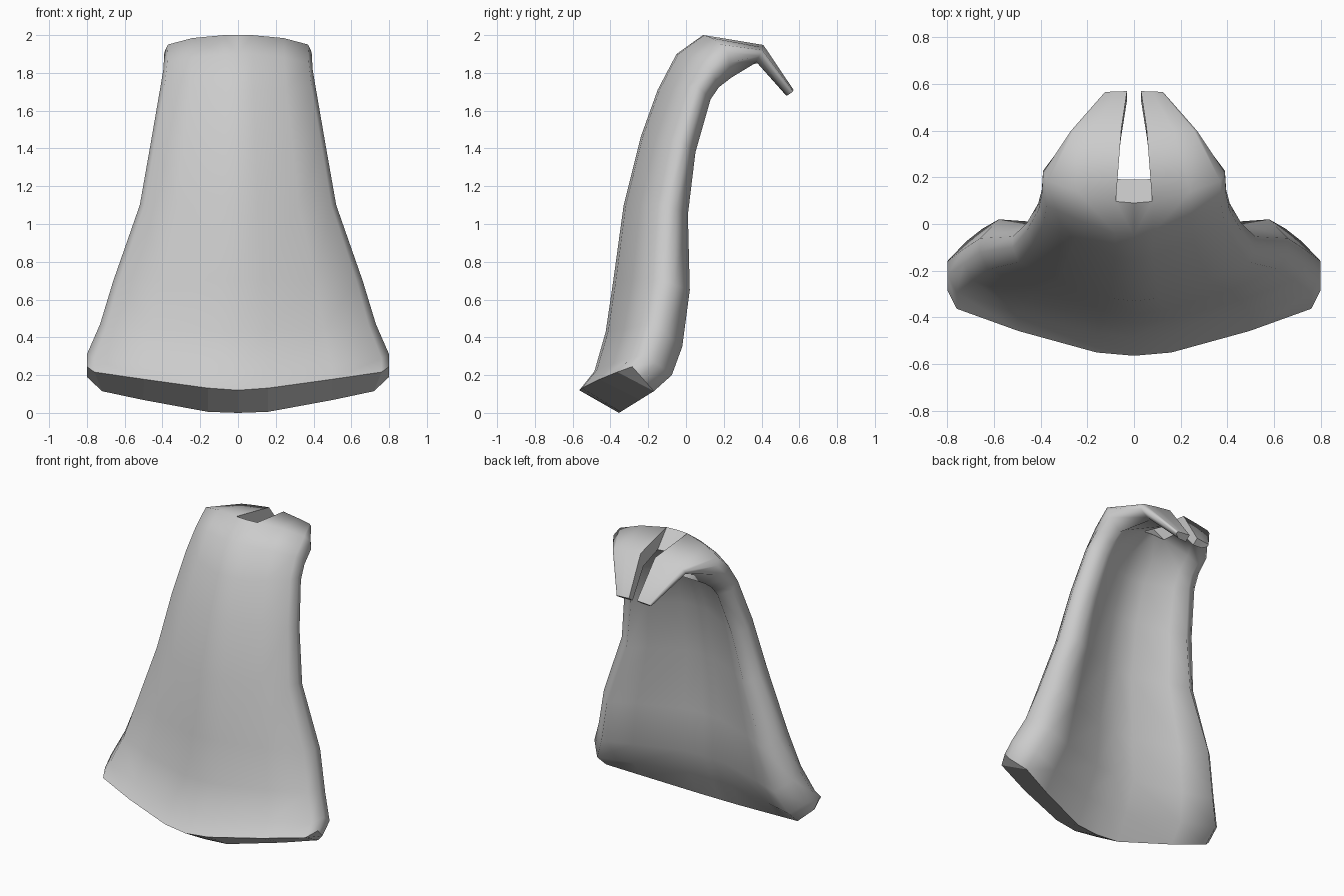
import bpy, bmesh, math
from mathutils import Vector

if "Cube" in bpy.data.objects:
    bpy.data.objects.remove(bpy.data.objects["Cube"])

# Right half, section by section from the flared hem up and over into the prong:
# half width, front centre (y,z), side edge (y,z), rear lip (y,z), inner centre (y,z), bend
ROWS = [
    (0.80, (-.565, .12), (-.285, .245), (-.17, .115), (-.355, 0), .8),
    (0.80, (-.485, .22), (-.22, .31), (-.075, .20), (-.275, .17), .8),
    (0.73, (-.425, .43), (-.17, .47), (-.02, .35), (-.19, .36), 1),
    (0.66, (-.385, .70), (-.12, .70), (.02, .65), (-.185, .65), 1),
    (0.52, (-.33, 1.10), (-.10, 1.10), (.01, 1.05), (-.155, 1.07), 1),
    (0.46, (-.24, 1.46), (-.03, 1.44), (.05, 1.38), (-.095, 1.42), 1),
    (0.41, (-.15, 1.71), (.06, 1.73), (.13, 1.66), (-.01, 1.66), 1),
    (0.395, (-.05, 1.90), (.13, 1.82), (.175, 1.725), (.08, 1.79), 1.5),
    (0.39, (.09, 2.00), (.22, 1.91), (.24, 1.775), (.19, 1.89), 1.8),
    (0.27, (.41, 1.95), (.40, 1.91), (.37, 1.86), (.38, 1.85), 1),
    (0.125, (.57, 1.71), (.565, 1.70), (.535, 1.68), (.53, 1.68), 1),
]
SPLIT = 8  # section where the prongs separate


def section(w, front, side, rear, inner, bend):
    """Ten points running across the front, round the lip and back inside."""
    f, s, r, i = (Vector(p) for p in (front, side, rear, inner))

    def across(t):
        return Vector((f.x + (s.x - f.x) * t, f.y + (s.y - f.y) * t ** bend))

    x1 = max(.2 * w, .03)
    pts = [(0, f), (x1, across(.05)), (.62 * w, across(.38)),
           (.95 * w, across(.72)), (w, s), (w, s.lerp(r, .42)),
           (w - min(.08, .25 * w), r), (.63 * w, r.lerp(i, .4)),
           (x1, r.lerp(i, .95)), (0, i)]
    return [(x, p.x, p.y) for x, p in pts]


bm = bmesh.new()
rings = []
for k, row in enumerate(ROWS):
    pts = section(*row)
    if k > SPLIT:
        pts = pts[1:-1]
    rings.append([bm.verts.new(p) for p in pts])


def face(*verts, smooth=True):
    bm.faces.new(verts).smooth = smooth


# curved plate, then the prong with a flat wall along the slot
for k in range(SPLIT):
    a, b = rings[k], rings[k + 1]
    for j in range(9):
        face(a[j], a[j + 1], b[j + 1], b[j])
prong = [rings[SPLIT][1:-1]] + rings[SPLIT + 1:]
for a, b in zip(prong, prong[1:]):
    for j in range(8):
        n = (j + 1) % 8
        face(a[j], a[n], b[n], b[j], smooth=j < 7)

# hem underside, prong tip and slot end, all flat
h, t, s = rings[0], rings[-1], rings[SPLIT]
for ring, last in ((h, 4), (t, 3)):
    m = len(ring) - 1
    for j in range(last):
        face(ring[j], ring[j + 1], ring[m - j - 1], ring[m - j], smooth=False)
face(s[0], s[1], s[8], s[9], smooth=False)
bmesh.ops.recalc_face_normals(bm, faces=bm.faces)

mesh = bpy.data.meshes.new("hooked_guard_plate")
bm.to_mesh(mesh)
bm.free()
plate = bpy.data.objects.new("hooked_guard_plate", mesh)
bpy.context.collection.objects.link(plate)

# mirrored left half
mirror = plate.modifiers.new("mirror", "MIRROR")
mirror.merge_threshold = .0005
